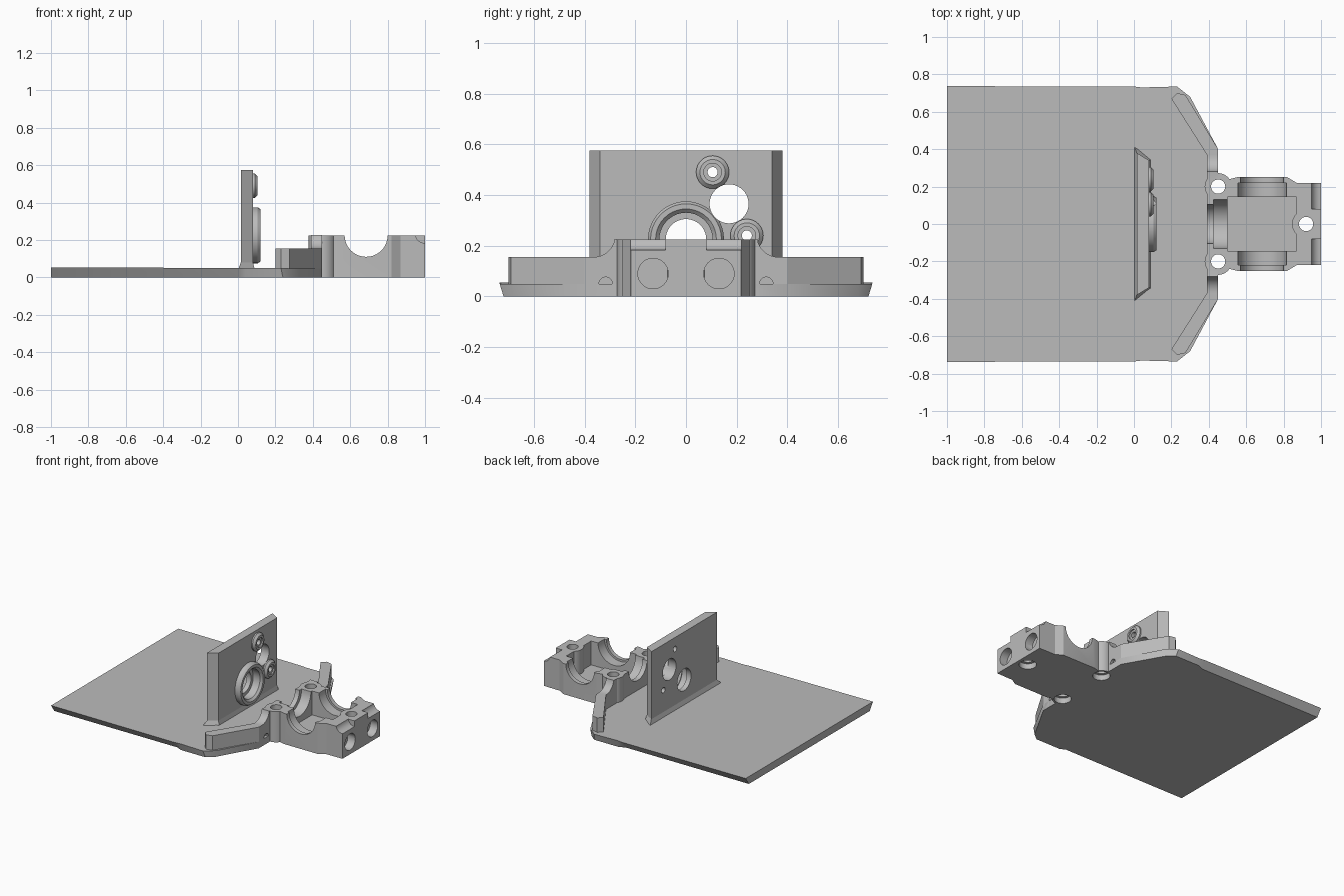
import bpy, bmesh, math
from mathutils import Vector

cube = bpy.data.objects.get("Cube")
if cube:
    bpy.data.objects.remove(cube, do_unlink=True)

grey = bpy.data.materials.new("plain grey")
grey.use_nodes = True
grey.diffuse_color = (0.5, 0.5, 0.5, 1)
grey.node_tree.nodes["Principled BSDF"].inputs["Base Color"].default_value = (0.5, 0.5, 0.5, 1)


def finish(name, bm):
    bmesh.ops.recalc_face_normals(bm, faces=bm.faces)
    mesh = bpy.data.meshes.new(name)
    bm.to_mesh(mesh)
    bm.free()
    mesh.materials.append(grey)
    obj = bpy.data.objects.new(name, mesh)
    bpy.context.collection.objects.link(obj)
    return obj


def loft(name, low, high):
    """Solid between two matching closed loops of 3D points."""
    bm = bmesh.new()
    a = [bm.verts.new(p) for p in low]
    b = [bm.verts.new(p) for p in high]
    bm.faces.new(a)
    bm.faces.new(b)
    for i in range(len(a)):
        j = (i + 1) % len(a)
        bm.faces.new((a[i], a[j], b[j], b[i]))
    return finish(name, bm)


def prism(name, outline, z0, z1):
    return loft(name, [(x, y, z0) for x, y in outline], [(x, y, z1) for x, y in outline])


def box(name, x0, x1, y0, y1, z0, z1):
    return prism(name, [(x0, y0), (x1, y0), (x1, y1), (x0, y1)], z0, z1)


def turned(name, base, axis, profile, sides=40):
    """Solid of revolution; profile is (distance along axis, radius)."""
    turn = Vector((0, 0, 1)).rotation_difference(Vector(axis))
    bm = bmesh.new()
    rings = []
    for d, r in profile:
        ring = []
        for i in range(sides):
            t = 2 * math.pi * i / sides
            p = turn @ Vector((r * math.cos(t), r * math.sin(t), d))
            ring.append(bm.verts.new(p + Vector(base)))
        rings.append(ring)
    bm.faces.new(rings[0])
    bm.faces.new(rings[-1])
    for a, b in zip(rings, rings[1:]):
        for i in range(sides):
            j = (i + 1) % sides
            bm.faces.new((a[i], a[j], b[j], b[i]))
    return finish(name, bm)


def rod(base, axis, length, radius):
    return turned("cutter", base, axis, [(0, radius), (length, radius)])


def boolean(target, tools, operation="DIFFERENCE"):
    for tool in tools:
        mod = target.modifiers.new("bool", "BOOLEAN")
        mod.operation, mod.solver, mod.object = operation, "EXACT", tool
        bpy.context.view_layer.objects.active = target
        bpy.ops.object.modifier_apply(modifier=mod.name)


def discard(tools):
    for tool in tools:
        bpy.data.objects.remove(tool, do_unlink=True)


def mirrored(half):
    return half + [(x, -y) for x, y in reversed(half)]


X, Y, Z = (1, 0, 0), (0, 1, 0), (0, 0, 1)
TOP, DECK = 0.225, 0.05
parts = []

# Base plate with undercut side edges
upper = mirrored([(-1, .737), (0, .735), (.04, .73), (.23, .735), (.3, .68), (.45, .4)])
lower = mirrored([(-1, .70), (0, .70), (.04, .72), (.24, .72), (.29, .68), (.45, .4)])
plate = loft("base_plate", [(x, y, 0) for x, y in lower],
             [(x, y, DECK - .004 * x) for x, y in upper])
parts.append(plate)

# Upright panel with bevelled ends and a flared foot
panel = prism("upright_panel", mirrored([(.015, .38), (.08, .34)]), .03, .575)
foot = loft("panel_foot",
            [(x, y, DECK - .01) for x, y in mirrored([(0, .42), (.09, .345)])],
            [(x, y, DECK + .03) for x, y in mirrored([(.015, .38), (.08, .34)])])
parts += [panel, foot]

# Bosses on the panel
ring = turned("bearing_boss", (.07, 0, TOP), X,
              [(0, .15), (.035, .15), (.05, .14), (.05, .12)])
pins = [(.105, .49), (.24, .24)]
bosses = [turned("panel_boss", (.07, y, z), X,
                 [(0, .065), (.02, .065), (.035, .05), (.035, .035)]) for y, z in pins]
boolean(panel, [ring] + bosses, "UNION")
discard([ring] + bosses)

# Panel bores: stepped bearing, large window, pin holes
cuts = [rod((-.1, 0, TOP), X, .4, .08),
        turned("cutter", (.05, 0, TOP), X, [(0, .105), (.055, .105), (.08, .13)]),
        rod((-.1, .17, .365), X, .4, .077)]
for y, z in pins:
    cuts += [rod((-.1, y, z), X, .4, .02), rod((.095, y, z), X, .1, .035)]
boolean(panel, cuts)
discard(cuts)

# Front walls: angled wing, straight web with a curved rise, and a screw hole
for side, s in (("left", 1), ("right", -1)):
    wing = prism(side + "_front_wing",
                 [(.2, .67 * s), (.23, .7 * s), (.275, .69 * s), (.45, .4 * s),
                  (.45, .37 * s), (.39, .37 * s)], 0, .155)
    arc = [(.365 - .085 * math.sin(t), .24 - .085 * math.cos(t))
           for t in [i * math.pi / 20 for i in range(10)]]
    web = [(.4, 0), (.4, .155)] + arc + [(.27, TOP), (.2, TOP), (.2, 0)]
    wall = loft(side + "_front_web", [(.39, y * s, z) for y, z in web],
                [(.45, y * s, z) for y, z in web])
    hole = [rod((.43, .317 * s, .05), X, .1, .026)]
    boolean(wall, hole)
    discard(hole)
    parts += [wing, wall]

# Gear housing body with end boss and two corner columns
housing = prism("gear_housing", mirrored(
    [(.39, .2), (.49, .235), (.55, .25), (.82, .25), (.87, .22), (1, .218)]), 0, TOP)
columns = [turned("column", (.45, .2 * s, 0), Z, [(0, .072), (TOP, .072)]) for s in (1, -1)]
boolean(housing, columns, "UNION")
discard(columns)

# Cavity, shaft seat, axle seats and end pockets
cuts = [box("cutter", .5, .87, -.145, .145, .05, .4),
        rod((.3, 0, TOP), X, .3, .105),
        rod((.425, 0, TOP), X, .1, .13),
        rod((.685, -.4, TOP), Y, .8, .115),
        rod((.685, -.22, TOP), Y, .44, .13)]
for s in (1, -1):
    cuts += [rod((.94, .13 * s, .09), X, .1, .06),
             rod((1.0, min(.08 * s, .3 * s), .235), Y, .22, .052)]
boolean(housing, cuts)
discard(cuts)
boss = turned("end_boss", (.92, 0, 0), Z, [(.02, .075), (TOP, .075)])
boolean(housing, [boss], "UNION")
discard([boss])
parts.append(housing)

# Bolt holes with counterbores underneath, cut through every part they meet
bolts = []
for x, y in ((.45, .2), (.45, -.2), (.92, 0)):
    bolts += [rod((x, y, -.1), Z, .5, .038), rod((x, y, -.1), Z, .14, .058)]
boolean(housing, bolts)
for part in parts:
    if part.name == "base_plate" or part.name.endswith("web"):
        boolean(part, bolts)
# Clear the base plate from under the cavity seat
discard(bolts)

# Smooth the round surfaces, keep edges sharp
for part in parts:
    bpy.ops.object.select_all(action="DESELECT")
    part.select_set(True)
    bpy.context.view_layer.objects.active = part
    bpy.ops.object.shade_smooth_by_angle(angle=math.radians(30))
